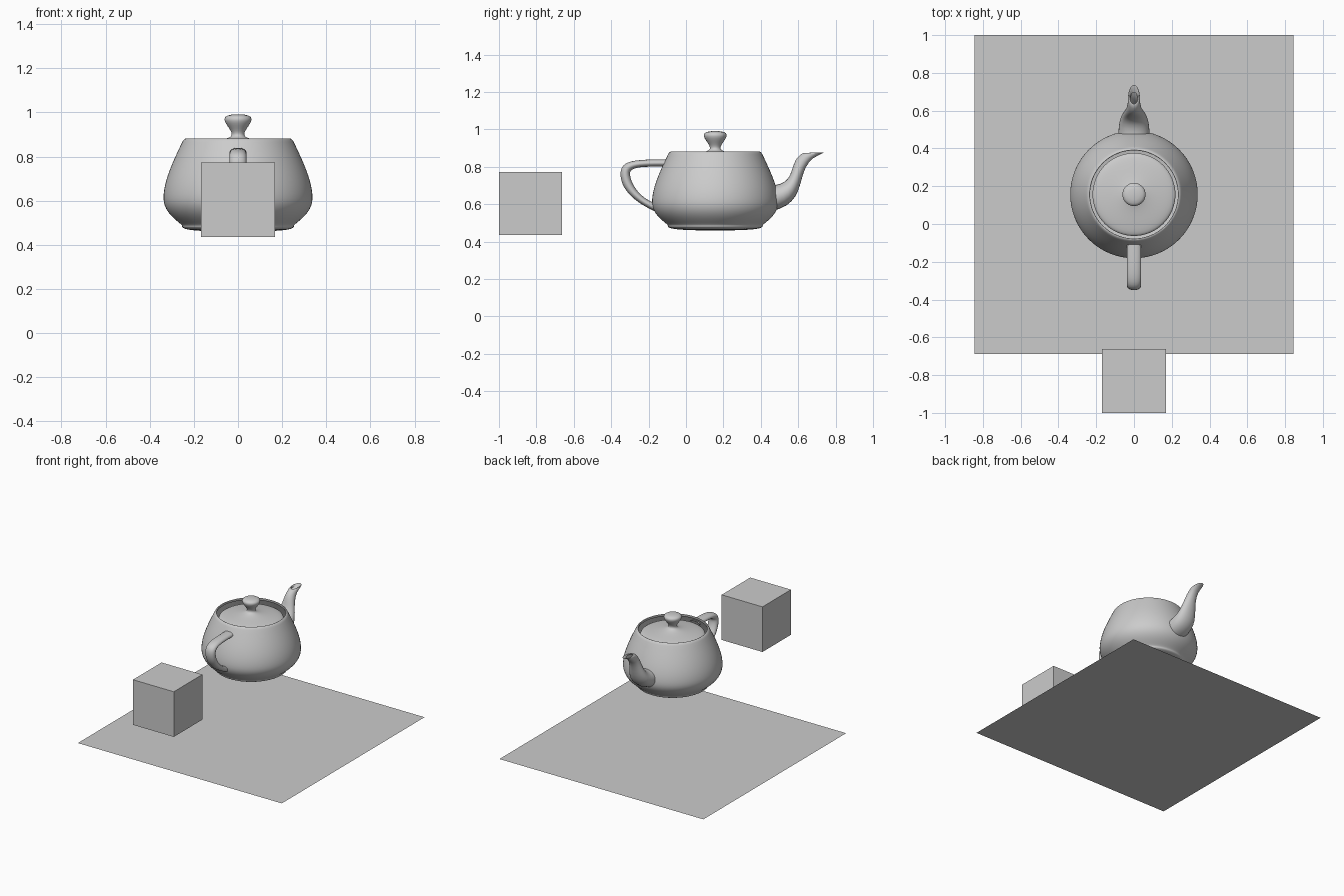
import bpy, bmesh, math
from mathutils import Vector

if "Cube" in bpy.data.objects:
    bpy.data.objects.remove(bpy.data.objects["Cube"])

S = 0.16875                 # model scale
CY, BASE = 0.15625, 0.46    # vessel axis and underside height
STEPS, SIDES = 12, 64


def bezier(pts, n):
    """Sample a cubic curve at n + 1 points."""
    p = [Vector(q) for q in pts]
    out = []
    for i in range(n + 1):
        t = i / n
        u = 1 - t
        out.append(p[0] * u**3 + p[1] * 3*u*u*t + p[2] * 3*u*t*t + p[3] * t**3)
    return out


def chain(points):
    """Sample joined cubic curves that share their end points."""
    out = []
    for i in range(0, len(points) - 1, 3):
        out += bezier(points[i:i + 4], STEPS)[1 if i else 0:]
    return out


def skin(name, rings):
    """Bridge closed rings of points into a smooth surface."""
    bm = bmesh.new()
    rows = [[bm.verts.new(c) for c in ring] for ring in rings]
    n = len(rows[0])
    for a, b in zip(rows, rows[1:]):
        for j in range(n):
            k = (j + 1) % n
            bm.faces.new((a[j], a[k], b[k], b[j]))
    bmesh.ops.remove_doubles(bm, verts=bm.verts, dist=1e-5)
    bmesh.ops.recalc_face_normals(bm, faces=bm.faces)
    for f in bm.faces:
        f.smooth = True
    mesh = bpy.data.meshes.new(name)
    bm.to_mesh(mesh)
    bm.free()
    ob = bpy.data.objects.new(name, mesh)
    bpy.context.collection.objects.link(ob)
    ob.scale = (S, S, S)
    ob.location = (0, CY, BASE)
    return ob


def lathe(name, profile):
    angles = [2 * math.pi * i / SIDES for i in range(SIDES)]
    return skin(name, [[(r * math.cos(a), r * math.sin(a), z) for a in angles]
                       for r, z in chain(profile)])


def tube(name, inner, outer, widths):
    """Sweep an oval between two side-view curves (y, z)."""
    rings = []
    for a, b, w in zip(chain(inner), chain(outer), chain([(w, 0) for w in widths])):
        half = bezier([(0, *a), (w.x, *a), (w.x, *b), (0, *b)], 12)
        rings.append(half + [Vector((-p.x, p.y, p.z)) for p in half[-2:0:-1]])
    return skin(name, rings)


# Pot body: rim, shoulder, belly, foot and underside
lathe("pot_body", [(1.4, 2.4), (1.3375, 2.53125), (1.4375, 2.53125), (1.5, 2.4),
                   (1.75, 1.875), (2, 1.35), (2, 0.9),
                   (2, 0.45), (1.5, 0.225), (1.5, 0.15),
                   (1.5, 0.075), (1.425, 0), (0, 0)])

# Lid with knob
lathe("lid", [(0, 3.15), (0.8, 3.15), (0, 2.7), (0.2, 2.55),
              (0.4, 2.4), (1.3, 2.4), (1.3, 2.25)])

# Handle towards the front
tube("handle",
     [(-1.6, 2.025), (-2.3, 2.025), (-2.7, 2.025), (-2.7, 1.8),
      (-2.7, 1.575), (-2.5, 1.125), (-2, 0.9)],
     [(-1.5, 2.25), (-2.5, 2.25), (-3, 2.25), (-3, 1.8),
      (-3, 1.35), (-2.65, 0.9375), (-1.9, 0.6)],
     [0.3] * 7)

# Spout towards the back, its lip turning inwards
tube("spout",
     [(1.7, 1.425), (2.6, 1.425), (2.3, 2.1), (2.7, 2.4),
      (2.8, 2.475), (2.9, 2.475), (2.8, 2.4)],
     [(1.7, 0.6), (3.1, 0.825), (2.4, 2.025), (3.3, 2.4),
      (3.525, 2.49375), (3.45, 2.5125), (3.2, 2.4)],
     [0.66, 0.66, 0.25, 0.25, 0.25, 0.15, 0.15])

# Floating cube in front
bpy.ops.mesh.primitive_cube_add(size=2 * S, location=(0, -1 + S, 0.605))
bpy.context.object.name = "cube"

# Square base sheet
bpy.ops.mesh.primitive_plane_add(size=10 * S, location=(0, CY, 0))
bpy.context.object.name = "base_sheet"
